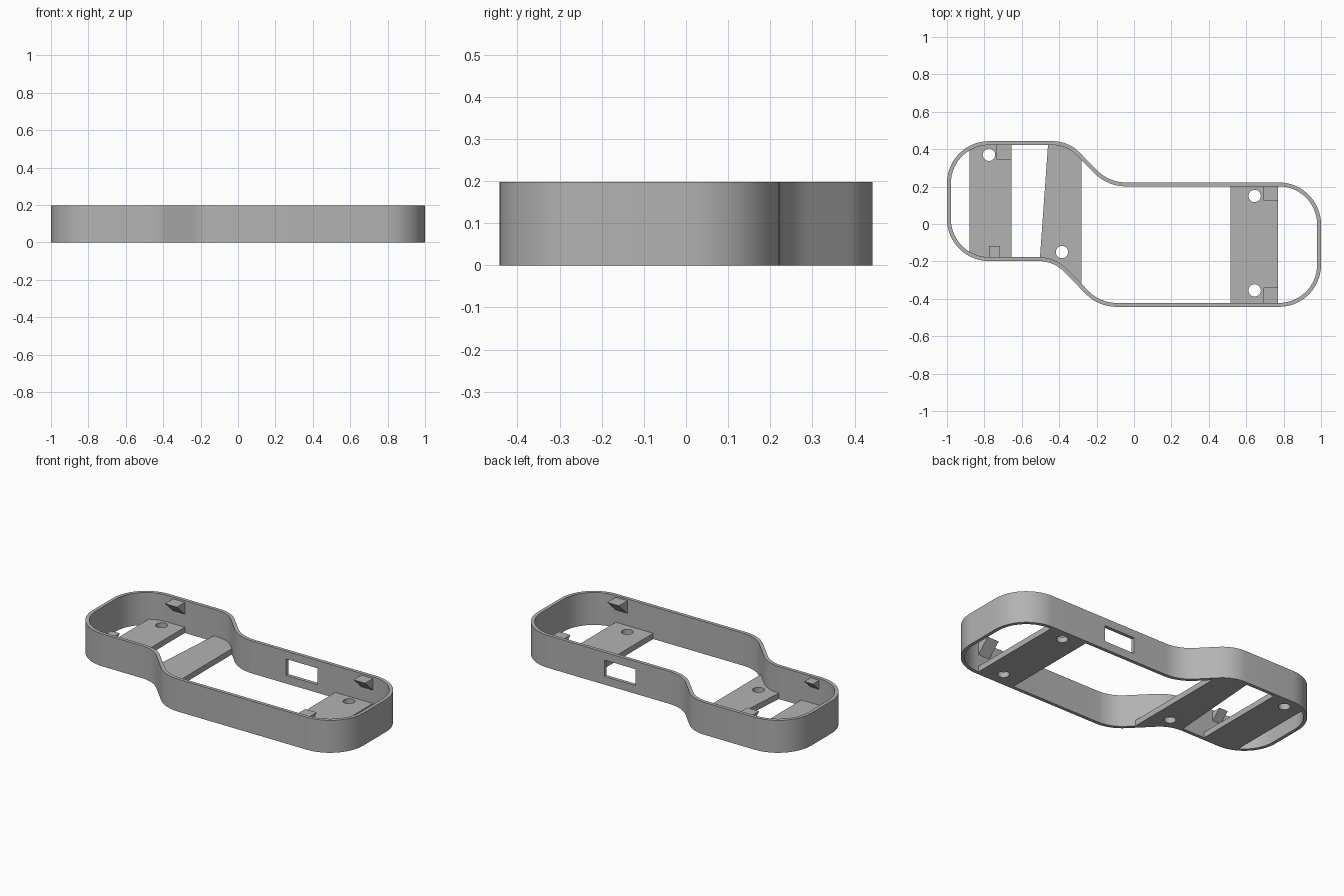
import bpy
import bmesh
import math
from mathutils import Vector, Matrix

HEIGHT, WALL, PLATE = 0.198, 0.021, 0.035

old = bpy.data.objects.get("Cube")
if old:
    bpy.data.objects.remove(old, do_unlink=True)

grey = bpy.data.materials.new("mid_grey")
grey.use_nodes = True
grey.diffuse_color = (0.45, 0.45, 0.45, 1)
grey.node_tree.nodes["Principled BSDF"].inputs["Base Color"].default_value = grey.diffuse_color

# Corners of the stepped outline, counter-clockwise: x, y, fillet radius
CORNERS = [(-1, -0.198, 0.225), (-0.43, -0.198, 0.19), (-0.19, -0.443, 0.23),
           (1, -0.443, 0.225), (1, 0.222, 0.225), (-0.135, 0.222, 0.22),
           (-0.35, 0.443, 0.2), (-1, 0.443, 0.225)]


def outline(inset):
    """Filleted outline, moved inwards by inset."""
    pts = []
    for i, (x, y, r) in enumerate(CORNERS):
        p = Vector((x, y))
        d1 = (p - Vector(CORNERS[i - 1][:2])).normalized()
        d2 = (Vector(CORNERS[(i + 1) % len(CORNERS)][:2]) - p).normalized()
        turn = math.atan2(d1.x * d2.y - d1.y * d2.x, d1.dot(d2))
        centre = p + (d2 - d1).normalized() * r / math.cos(turn / 2)
        start = p - d1 * r * math.tan(abs(turn) / 2) - centre
        start *= (r - math.copysign(inset, turn)) / r
        n = max(8, round(abs(turn) / math.radians(6)))
        pts += [centre + Matrix.Rotation(turn * k / n, 2) @ start for k in range(n + 1)]
    return pts


def finish(name, bm):
    bmesh.ops.recalc_face_normals(bm, faces=bm.faces)
    mesh = bpy.data.meshes.new(name)
    bm.to_mesh(mesh)
    bm.free()
    mesh.materials.append(grey)
    ob = bpy.data.objects.new(name, mesh)
    bpy.context.collection.objects.link(ob)
    return ob


def prism(name, pts, z0, z1):
    bm = bmesh.new()
    face = bm.faces.new([bm.verts.new((x, y, z0)) for x, y in pts])
    top = bmesh.ops.extrude_face_region(bm, geom=[face])["geom"]
    moved = [g for g in top if isinstance(g, bmesh.types.BMVert)]
    bmesh.ops.translate(bm, verts=moved, vec=(0, 0, z1 - z0))
    if not any(len(f.verts) == len(pts) and f.calc_center_median().z < z0 + 1e-5 for f in bm.faces):
        bm.faces.new([v for v in bm.verts if v not in moved])
    return finish(name, bm)


def rect(x0, x1, y0, y1):
    return [(x0, y0), (x1, y0), (x1, y1), (x0, y1)]


def boolean(ob, cutter, operation):
    mod = ob.modifiers.new("cut", "BOOLEAN")
    mod.operation, mod.object, mod.solver = operation, cutter, "EXACT"
    bpy.context.view_layer.objects.active = ob
    bpy.ops.object.modifier_apply(modifier=mod.name)
    bpy.data.objects.remove(cutter, do_unlink=True)


def smooth(ob):
    bpy.ops.object.select_all(action="DESELECT")
    ob.select_set(True)
    bpy.context.view_layer.objects.active = ob
    bpy.ops.object.shade_smooth_by_angle(angle=math.radians(30))


# Rim wall: a closed band between the outer and inner outlines
bm = bmesh.new()
loops = [[bm.verts.new((p.x, p.y, z)) for p in outline(inset)]
         for inset, z in ((0, 0), (0, HEIGHT), (WALL, HEIGHT), (WALL, 0))]
for k in range(4):
    a, b = loops[k], loops[(k + 1) % 4]
    for i in range(len(a)):
        j = (i + 1) % len(a)
        bm.faces.new((a[i], a[j], b[j], b[i]))
wall = finish("rim_wall", bm)

# Port opening through the rear wall
boolean(wall, prism("port_cutter", rect(0.185, 0.395, 0.15, 0.3), 0.05, 0.15), "DIFFERENCE")
smooth(wall)

# Floor plates trimmed to the inside of the rim, with screw holes
PLATES = {
    "right_end_plate": (rect(-0.88, -0.655, -0.6, 0.6), [(-0.775, 0.37)]),
    "middle_plate": ([(-0.533, -0.6), (-0.28, -0.6), (-0.28, 0.6), (-0.447, 0.6)],
                     [(-0.385, -0.15)]),
    "left_end_plate": (rect(0.517, 0.77, -0.6, 0.6), [(0.645, 0.15), (0.645, -0.355)]),
}
for name, (shape, holes) in PLATES.items():
    plate = prism(name, shape, 0, PLATE)
    boolean(plate, prism("trim", outline(WALL), -0.1, 0.1), "INTERSECT")
    for hx, hy in holes:
        ring = [(hx + 0.033 * math.cos(math.tau * k / 32), hy + 0.033 * math.sin(math.tau * k / 32))
                for k in range(32)]
        boolean(plate, prism("hole_cutter", ring, -0.1, 0.1), "DIFFERENCE")
    smooth(plate)


# Snap tabs: wedges with a flat top and a sloping underside
def tab(name, x0, x1, y_wall, reach, top=0.187):
    bm = bmesh.new()
    root = y_wall + math.copysign(0.005, -reach)
    ends = [[bm.verts.new((x, y, z)) for y, z in
             ((root, top), (y_wall + reach, top), (root, top - abs(reach)))] for x in (x0, x1)]
    for end in ends:
        bm.faces.new(end)
    for i in range(3):
        j = (i + 1) % 3
        bm.faces.new((ends[0][i], ends[0][j], ends[1][j], ends[1][i]))
    finish(name, bm)


tab("right_rear_tab", -0.735, -0.655, 0.422, -0.077)
tab("right_front_tab", -0.775, -0.717, -0.177, 0.06)
tab("left_rear_tab", 0.692, 0.77, 0.201, -0.075)
tab("left_front_tab", 0.692, 0.77, -0.422, 0.082)
